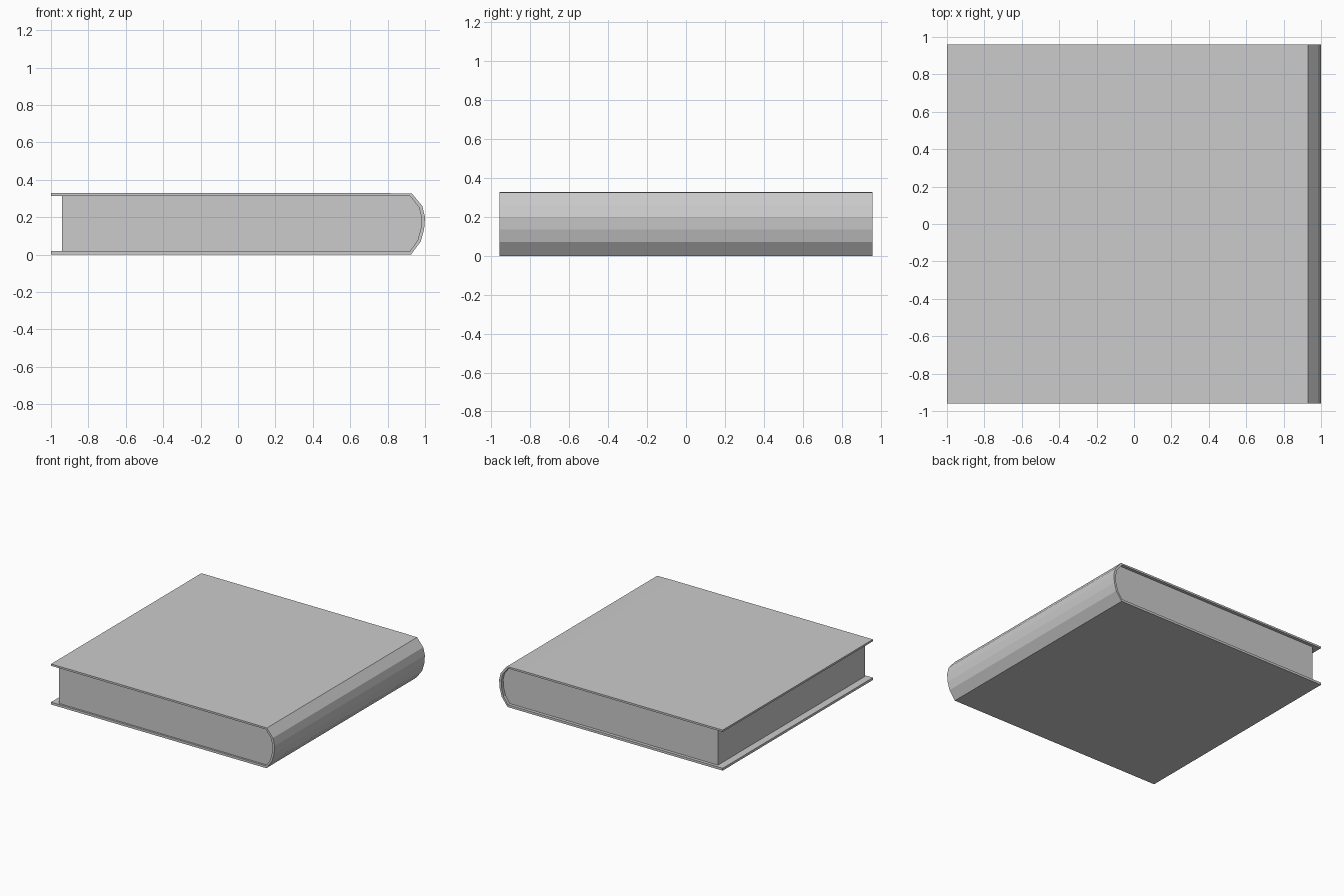
import bpy, bmesh

if "Cube" in bpy.data.objects:
    bpy.data.objects.remove(bpy.data.objects["Cube"])


def extrude_profile(name, profile, y0, y1):
    """Solid prism from an (x, z) outline, running from y0 to y1."""
    bm = bmesh.new()
    face = bm.faces.new([bm.verts.new((x, y0, z)) for x, z in profile])
    ext = bmesh.ops.extrude_face_region(bm, geom=[face])["geom"]
    moved = [v for v in ext if isinstance(v, bmesh.types.BMVert)]
    bmesh.ops.translate(bm, verts=moved, vec=(0, y1 - y0, 0))
    # the starting face is kept by the extrusion, so the solid stays closed
    bmesh.ops.recalc_face_normals(bm, faces=bm.faces)
    mesh = bpy.data.meshes.new(name)
    bm.to_mesh(mesh)
    bm.free()
    obj = bpy.data.objects.new(name, mesh)
    bpy.context.collection.objects.link(obj)
    return obj


# Faceted spine curve, outer and inner skins, bottom to top
spine_outer = [(0.925, 0.0), (0.977, 0.07), (0.995, 0.135),
               (1.0, 0.2), (0.985, 0.26), (0.93, 0.326)]
spine_inner = [(0.92, 0.019), (0.96, 0.075), (0.977, 0.137),
               (0.981, 0.197), (0.968, 0.252), (0.92, 0.313)]

# Cover: two boards joined by the rounded spine
cover = [(-1.0, 0.0)] + spine_outer + [(0.81, 0.328), (-1.0, 0.328), (-1.0, 0.313)]
cover += spine_inner[::-1] + [(-1.0, 0.019)]
extrude_profile("cover", cover, -0.96, 0.96)

# Page block: set back from the cover edges, following the inside of the spine
pages = [(-0.94, 0.019)] + spine_inner + [(-0.94, 0.313)]
extrude_profile("page_block", pages, -0.945, 0.935)
